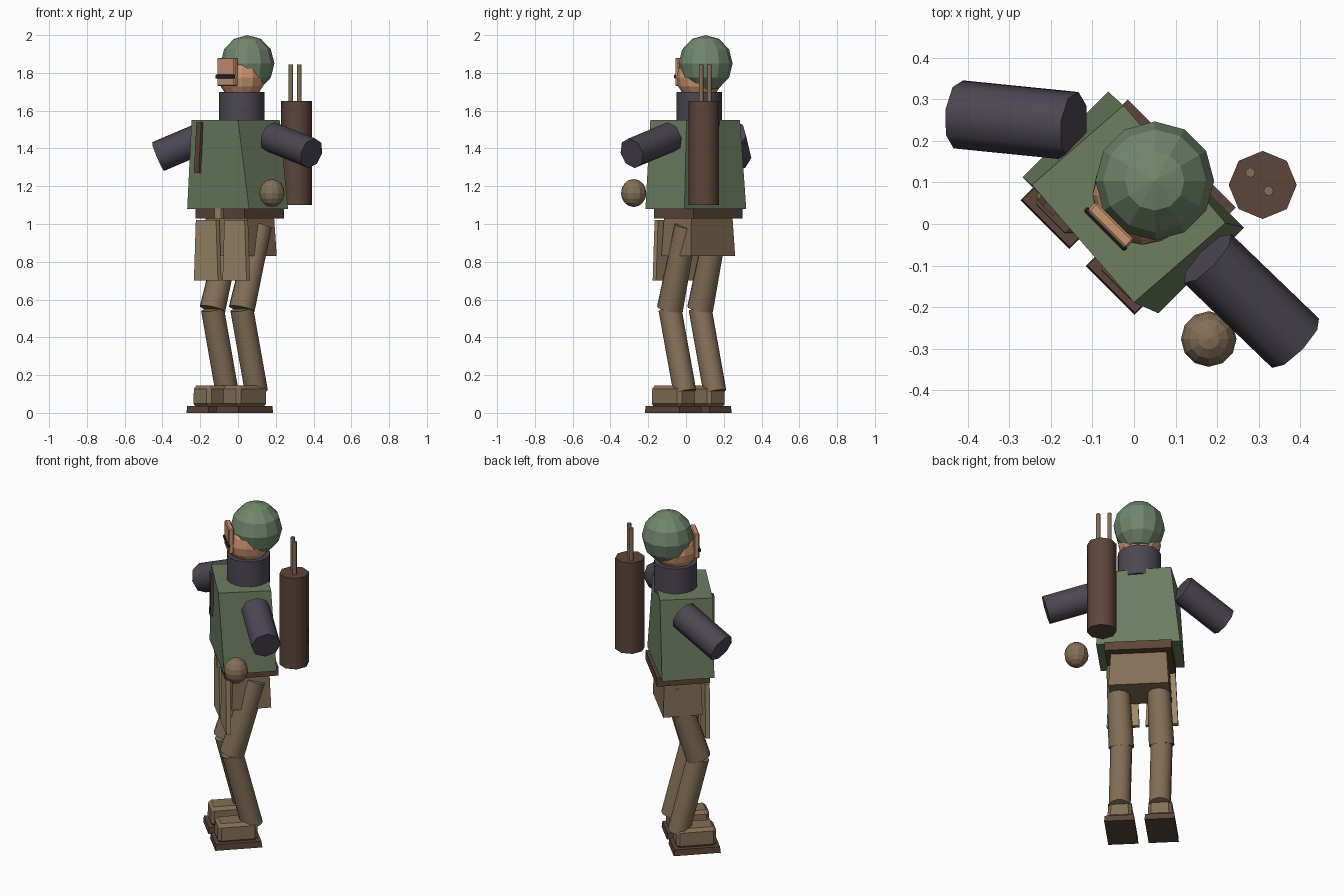
import bpy, bmesh, math
from mathutils import Vector, Matrix

if "Cube" in bpy.data.objects:
    bpy.data.objects.remove(bpy.data.objects["Cube"])

YAW = math.radians(-45)          # the whole figure is turned toward -x, -y
SIDE = Vector((0.7071, -0.7071, 0))
FRONT = Vector((-0.7071, -0.7071, 0))


def material(name, r, g, b):
    def lin(c):
        c /= 255
        return c / 12.92 if c < 0.04045 else ((c + 0.055) / 1.055) ** 2.4
    m = bpy.data.materials.new(name)
    m.diffuse_color = (lin(r), lin(g), lin(b), 1)
    m.use_nodes = True
    m.node_tree.nodes["Principled BSDF"].inputs["Base Color"].default_value = m.diffuse_color
    return m


HELMET = material("helmet green", 112, 136, 108)
VEST = material("vest green", 108, 126, 96)
SHIRT = material("dark purple grey", 76, 71, 83)
SKIN = material("skin", 204, 149, 112)
BROWN = material("trouser brown", 132, 111, 87)
TAN = material("flap tan", 156, 137, 106)
LEATHER = material("dark leather", 92, 69, 56)
BLACK = material("visor black", 42, 41, 46)


def finish(bm, name, mat, smooth=None):
    bmesh.ops.recalc_face_normals(bm, faces=bm.faces)
    mesh = bpy.data.meshes.new(name)
    bm.to_mesh(mesh)
    bm.free()
    mesh.materials.append(mat)
    ob = bpy.data.objects.new(name, mesh)
    bpy.context.collection.objects.link(ob)
    if smooth:
        bpy.ops.object.select_all(action='DESELECT')
        ob.select_set(True)
        bpy.context.view_layer.objects.active = ob
        bpy.ops.object.shade_smooth_by_angle(angle=math.radians(smooth))
    return ob


def box(name, loc, size, mat, top=(1, 1), twist=0, shift=(0, 0), bevel=0, roll=0):
    """Box in the figure's own directions: x sideways, y front to back."""
    bm = bmesh.new()
    bmesh.ops.create_cube(bm, size=1)
    for v in bm.verts:
        upper = v.co.z > 0
        v.co = Vector(v.co[i] * size[i] for i in range(3))
        if upper:
            v.co.x *= top[0]
            v.co.y *= top[1]
            v.co = Matrix.Rotation(math.radians(twist), 3, 'Z') @ v.co
            v.co += Vector((*shift, 0))
    if bevel:
        bmesh.ops.bevel(bm, geom=bm.edges[:], offset=bevel, segments=1, affect='EDGES')
    turn = Matrix.Rotation(YAW, 4, 'Z') @ Matrix.Rotation(math.radians(roll), 4, 'Y')
    bm.transform(Matrix.Translation(loc) @ turn)
    return finish(bm, name, mat)


def rod(name, a, b, r1, r2, mat, sides, smooth=50):
    """Cylinder or cone from point a (radius r1) to point b (radius r2)."""
    a, b = Vector(a), Vector(b)
    bm = bmesh.new()
    bmesh.ops.create_cone(bm, cap_ends=True, segments=sides, radius1=r1, radius2=r2,
                          depth=(b - a).length)
    turn = Vector((0, 0, 1)).rotation_difference(b - a).to_matrix().to_4x4()
    bm.transform(Matrix.Translation((a + b) / 2) @ turn)
    return finish(bm, name, mat, smooth)


def ball(name, loc, radii, mat, segments=12, rings=6):
    bm = bmesh.new()
    bmesh.ops.create_uvsphere(bm, u_segments=segments, v_segments=rings, radius=1)
    bm.transform(Matrix.Translation(loc) @ Matrix.Diagonal((*radii, 1)))
    return finish(bm, name, mat)


# Head, helmet, face plate and visor
ball("helmet", (0.05, 0.104, 1.85), (0.143, 0.143, 0.15), HELMET)
ball("head", (0.02, 0.07, 1.775), (0.12, 0.12, 0.125), SKIN, 12, 8)
box("face_plate", (-0.056, -0.003, 1.805), (0.13, 0.03, 0.15), SKIN, bevel=0.005)
box("visor", (-0.068, -0.012, 1.78), (0.14, 0.016, 0.022), BLACK, bevel=0.005)
rod("collar", (0.02, 0.07, 1.52), (0.02, 0.07, 1.70), 0.12, 0.12, SHIRT, 16)

# Torso, chest strap, belt and hips
box("vest", (-0.002, 0.052, 1.315), (0.463, 0.292, 0.47), VEST,
    top=(0.81, 1), twist=-4, shift=(-0.005, -0.01))
box("chest_strap", (-0.207, 0.045, 1.405), (0.036, 0.02, 0.27), LEATHER, roll=4)
box("belt", (0.01, 0.065, 1.055), (0.368, 0.296, 0.052), LEATHER)
box("buckle", (-0.1, -0.045, 1.055), (0.05, 0.02, 0.056), TAN)
box("hips", (0.01, 0.065, 0.93), (0.332, 0.22, 0.20), BROWN, top=(0.93, 0.93))

# Front flaps hanging from the belt
for s, side in ((-1, "right"), (1, "left")):
    p = Vector((-0.085, -0.028, 0.86)) + SIDE * (0.107 * s)
    box(side + "_flap", p, (0.18, 0.026, 0.32), TAN, top=(0.84, 1))

# Legs: hip, knee and ankle points, plus boot centre
legs = {
    "left": ((0.118, 0.0, 0.99), (0.02, -0.085, 0.55), (0.098, -0.006, 0.11), (0.035, -0.067)),
    "right": ((-0.035, 0.16, 0.99), (-0.135, 0.075, 0.55), (-0.058, 0.153, 0.11), (-0.122, 0.091)),
}
for side, (hip, knee, ankle, foot) in legs.items():
    rod(side + "_thigh", hip, knee, 0.061, 0.07, BROWN, 12)
    rod(side + "_shin", knee, ankle, 0.061, 0.061, BROWN, 12)
    box(side + "_boot", (*foot, 0.088), (0.135, 0.225, 0.114), BROWN, top=(0.96, 0.98), bevel=0.018)
    box(side + "_sole", (*foot, 0.018), (0.166, 0.262, 0.036), LEATHER, top=(0.97, 0.97))

# Arms and the round hand
rod("left_arm", (0.177, -0.083, 1.46), (0.389, -0.287, 1.375), 0.082, 0.082, SHIRT, 8)
rod("right_arm", (-0.145, 0.236, 1.475), (-0.423, 0.264, 1.357), 0.083, 0.083, SHIRT, 8)
ball("hand", (0.18, -0.277, 1.164), (0.067, 0.067, 0.074), BROWN, 12, 8)

# Back canister with two antennas
rod("canister", (0.31, 0.094, 1.10), (0.31, 0.094, 1.65), 0.082, 0.082, LEATHER, 8)
for i, (x, y) in enumerate(((0.28, 0.124), (0.324, 0.08))):
    rod("antenna_%d" % (i + 1), (x, y, 1.63), (x, y, 1.845), 0.012, 0.012, BROWN, 8)
